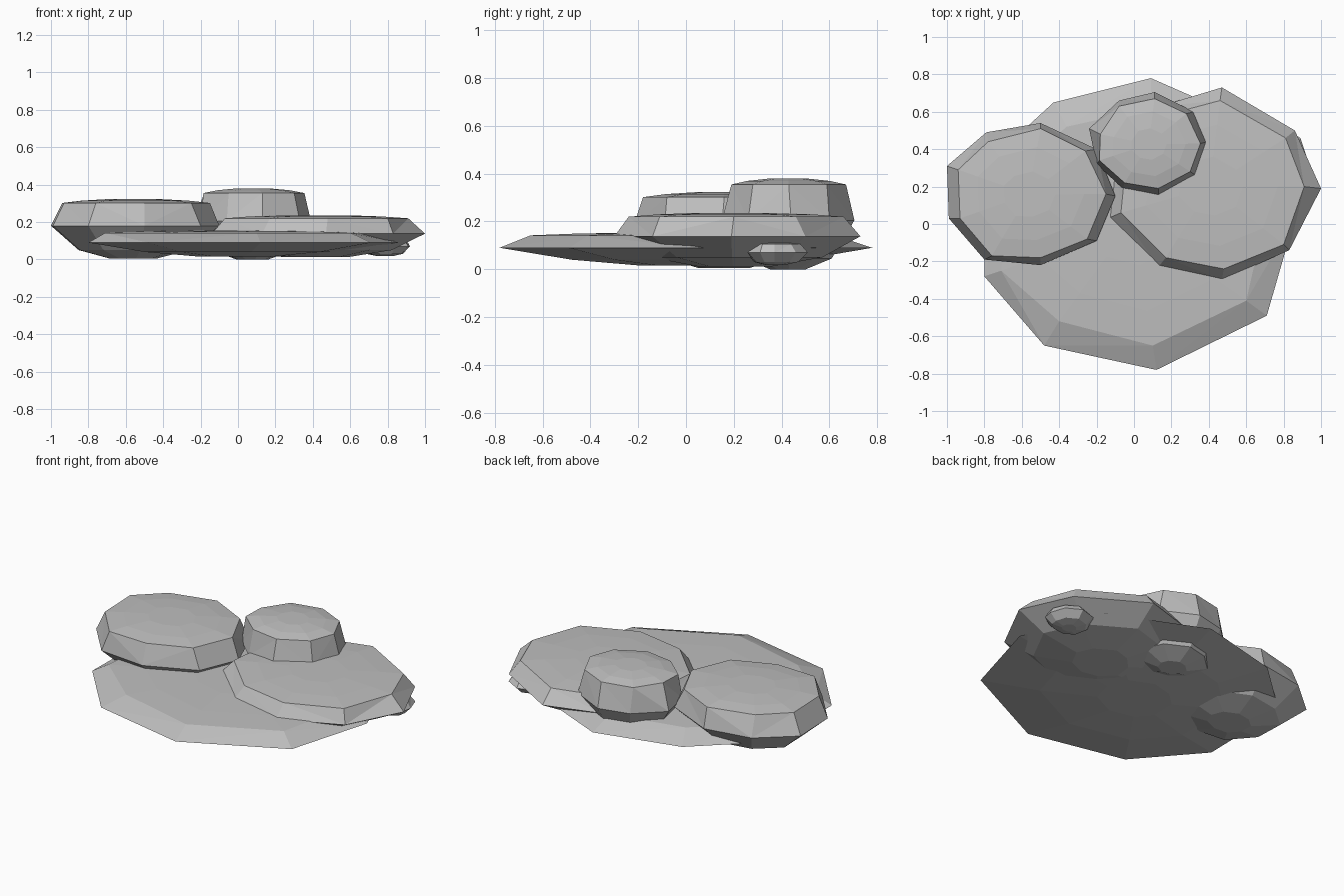
import bpy, bmesh
from mathutils import Vector

stone = bpy.data.materials.new("stone grey")
stone.diffuse_color = (0.52, 0.52, 0.52, 1)


def rock(name, rim, rim_z, shoulder, shoulder_z, crown_z, belly):
    """Faceted flat rock: domed crown, shoulder, widest rim, tapering belly.
    belly is a list of (scale, z) rings below the rim."""
    n = len(rim)
    c = sum((Vector(p) for p in rim), Vector((0, 0))) / n

    def scaled(pts, s):
        return [c + (Vector(p) - c) * s for p in pts]

    top = crown_z - shoulder_z
    rings = [(scaled(shoulder, 0.35), shoulder_z + top * 0.9),
             (scaled(shoulder, 0.72), shoulder_z + top * 0.55),
             (shoulder, shoulder_z), (rim, rim_z)]
    rings += [(scaled(rim, s), z) for s, z in belly]
    bm = bmesh.new()
    loops = [[bm.verts.new((p[0], p[1], z)) for p in pts] for pts, z in rings]
    for a, b in zip(loops, loops[1:]):
        for i in range(n):
            j = (i + 1) % n
            bm.faces.new((a[i], b[i], b[j], a[j]))
    bm.faces.new(loops[0])
    bm.faces.new(loops[-1][::-1])
    bmesh.ops.triangulate(bm, faces=bm.faces[:])
    bmesh.ops.recalc_face_normals(bm, faces=bm.faces[:])
    me = bpy.data.meshes.new(name)
    bm.to_mesh(me)
    bm.free()
    me.materials.append(stone)
    ob = bpy.data.objects.new(name, me)
    bpy.context.collection.objects.link(ob)
    return ob


# Wide thin slab underneath
rock("base_slab",
     [(0.12, -0.78), (0.71, -0.49), (0.86, 0.03), (0.66, 0.53), (0.09, 0.78),
      (-0.43, 0.65), (-0.79, 0.32), (-0.80, -0.28), (-0.48, -0.65)], 0.09,
     [(0.10, -0.65), (0.60, -0.41), (0.70, 0.03), (0.52, 0.44), (0.09, 0.62),
      (-0.36, 0.52), (-0.66, 0.26), (-0.71, -0.25), (-0.40, -0.52)], 0.142,
     0.155, [(0.62, 0.04), (0.25, 0.015)])

# Raised rock on the left
rock("left_rock",
     [(-1.0, 0.31), (-0.99, 0.03), (-0.80, -0.19), (-0.50, -0.22), (-0.20, -0.09),
      (-0.10, 0.15), (-0.20, 0.40), (-0.50, 0.54), (-0.79, 0.49)], 0.18,
     [(-0.94, 0.29), (-0.93, 0.03), (-0.76, -0.17), (-0.50, -0.18), (-0.25, -0.08),
      (-0.15, 0.16), (-0.26, 0.39), (-0.50, 0.51), (-0.78, 0.44)], 0.302,
     0.325, [(0.66, 0.05), (0.28, 0.005)])

# Broad rock on the right
rock("right_rock",
     [(0.13, -0.23), (0.47, -0.30), (0.83, -0.14), (1.0, 0.19), (0.86, 0.50),
      (0.47, 0.73), (0.14, 0.63), (-0.10, 0.38), (-0.14, 0.03)], 0.138,
     [(0.17, -0.18), (0.48, -0.24), (0.80, -0.11), (0.91, 0.20), (0.81, 0.46),
      (0.46, 0.66), (0.16, 0.58), (-0.04, 0.36), (-0.07, 0.06)], 0.22,
     0.238, [(0.70, 0.05), (0.30, 0.012)])

# Tall small rock at the back
rock("back_rock",
     [(-0.24, 0.51), (-0.08, 0.66), (0.11, 0.705), (0.32, 0.60), (0.39, 0.44),
      (0.33, 0.26), (0.13, 0.15), (-0.06, 0.19), (-0.20, 0.32)], 0.205,
     [(-0.18, 0.48), (-0.08, 0.63), (0.11, 0.67), (0.28, 0.59), (0.355, 0.43),
      (0.30, 0.28), (0.13, 0.19), (-0.05, 0.22), (-0.185, 0.34)], 0.355,
     0.382, [(0.66, 0.045), (0.27, 0.0)])

# Pebble wedged under the right rock
rock("pebble",
     [(0.92, 0.37), (0.89, 0.46), (0.80, 0.51), (0.70, 0.48), (0.64, 0.40),
      (0.66, 0.30), (0.74, 0.25), (0.84, 0.26), (0.91, 0.31)], 0.07,
     [(0.90, 0.37), (0.87, 0.44), (0.80, 0.48), (0.71, 0.45), (0.66, 0.39),
      (0.68, 0.31), (0.75, 0.27), (0.83, 0.28), (0.89, 0.32)], 0.105,
     0.115, [(0.70, 0.03), (0.30, 0.018)])
